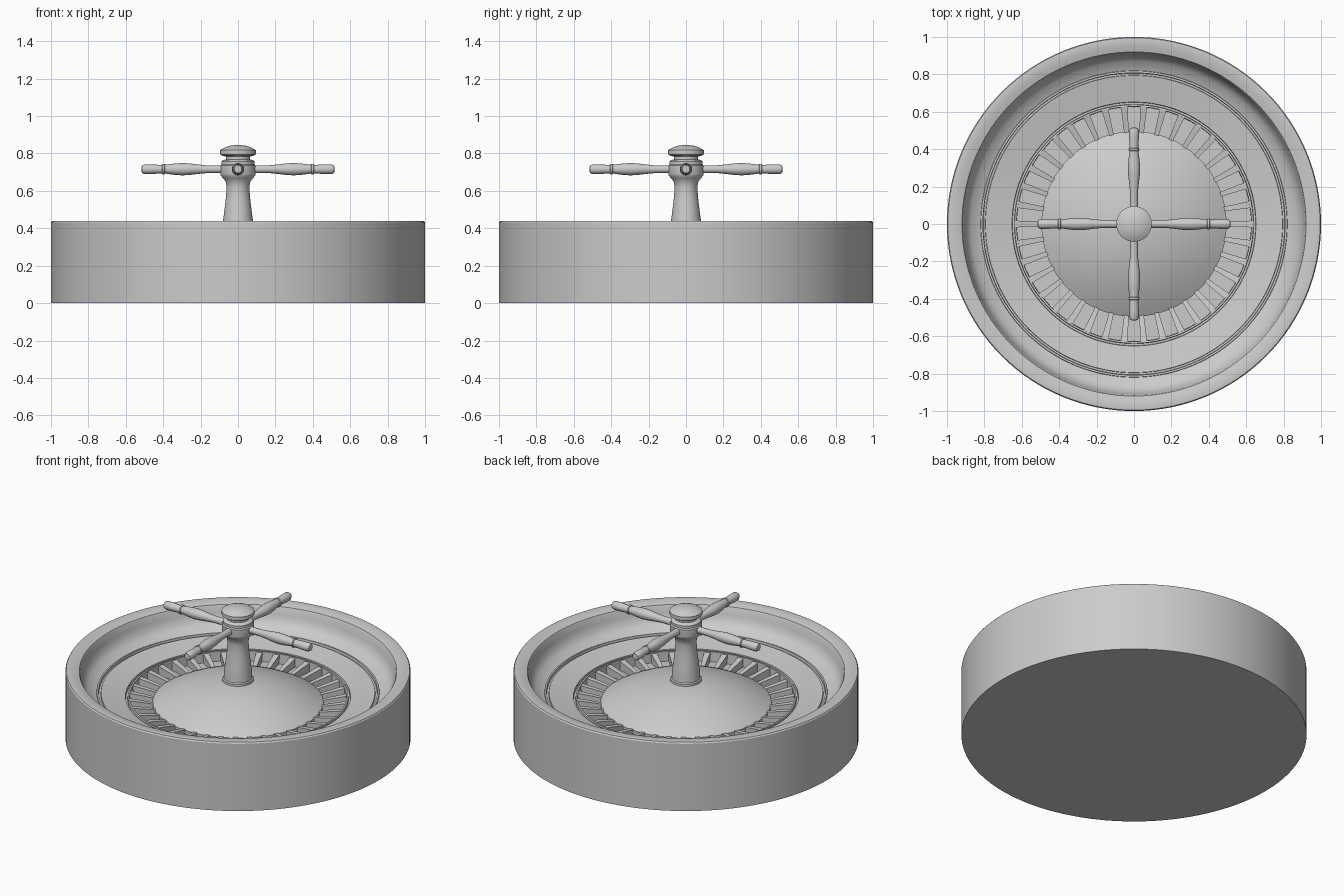
import bpy, bmesh, math
from mathutils import Matrix

old = bpy.data.objects.get("Cube")
if old:
    bpy.data.objects.remove(old)

grey = bpy.data.materials.new("plain_grey")
grey.use_nodes = True
GREY = (0.6, 0.6, 0.6, 1)
grey.diffuse_color = GREY
grey.node_tree.nodes["Principled BSDF"].inputs["Base Color"].default_value = GREY


def finish(name, bm, angle=30):
    bmesh.ops.recalc_face_normals(bm, faces=bm.faces)
    mesh = bpy.data.meshes.new(name)
    bm.to_mesh(mesh)
    bm.free()
    mesh.materials.append(grey)
    obj = bpy.data.objects.new(name, mesh)
    bpy.context.collection.objects.link(obj)
    bpy.ops.object.select_all(action="DESELECT")
    obj.select_set(True)
    bpy.context.view_layer.objects.active = obj
    bpy.ops.object.shade_smooth_by_angle(angle=math.radians(angle))
    return obj


def lathe(name, profile, steps, matrix=Matrix(), angle=30):
    """Spin (radius, height) points about z, then place the result."""
    bm = bmesh.new()
    verts = [bm.verts.new((r, 0, z)) for r, z in profile]
    edges = [bm.edges.new(pair) for pair in zip(verts, verts[1:])]
    bmesh.ops.spin(bm, geom=verts + edges, cent=(0, 0, 0), axis=(0, 0, 1),
                   angle=math.tau, steps=steps)
    bmesh.ops.remove_doubles(bm, verts=bm.verts, dist=0.0002)
    bm.transform(matrix)
    return finish(name, bm, angle)


# Outer bowl: flat base, straight wall, sloping rim, concave inside, ball track
lathe("bowl", [
    (0, 0), (1, 0), (1, 0.43), (0.995, 0.438), (0.985, 0.44), (0.95, 0.436),
    (0.92, 0.428), (0.915, 0.42), (0.908, 0.38), (0.895, 0.345), (0.87, 0.315),
    (0.82, 0.295), (0.818, 0.301), (0.808, 0.301), (0.806, 0.285),
    (0.796, 0.285), (0.794, 0.293), (0.652, 0.268), (0.65, 0.25),
    (0.64, 0.25), (0.638, 0.268), (0.628, 0.268), (0.626, 0.205),
    (0.49, 0.205)], 128)

# Domed centre of the rotor
DOME_R, EDGE_Z, TOP_Z = 0.495, 0.232, 0.378
dome = [(DOME_R, 0.2)]
for i in range(13):
    r = DOME_R * (1 - i / 12)
    dome.append((r, EDGE_Z + (TOP_Z - EDGE_Z) * (1 - (r / DOME_R) ** 2)))
lathe("rotor_dome", dome, 96)

# Pocket dividers: wedges rising toward the outer ring
COUNT, INNER, OUTER = 38, 0.485, 0.63
bm = bmesh.new()
for i in range(COUNT):
    turn = Matrix.Rotation(math.tau * i / COUNT, 4, "Z")
    side = []
    for y in (-1, 1):
        points = [(INNER, y * 0.012, 0.2), (OUTER, y * 0.018, 0.2),
                  (OUTER, y * 0.018, 0.262), (INNER, y * 0.012, 0.234)]
        side.append([bm.verts.new(turn @ Matrix.Translation(p).translation)
                     for p in points])
    a, b = side
    bm.faces.new(a)
    bm.faces.new(b)
    for j in range(4):
        k = (j + 1) % 4
        bm.faces.new((a[j], a[k], b[k], b[j]))
finish("pocket_dividers", bm)

# Centre post with flared foot, barrel and domed cap
lathe("centre_post", [
    (0.092, 0.355), (0.09, 0.385), (0.083, 0.39), (0.08, 0.44), (0.072, 0.5),
    (0.064, 0.57), (0.061, 0.62), (0.066, 0.65), (0.08, 0.668), (0.092, 0.682),
    (0.094, 0.69), (0.094, 0.735), (0.088, 0.742), (0.088, 0.758),
    (0.08, 0.765), (0.064, 0.768), (0.064, 0.784), (0.082, 0.787),
    (0.095, 0.795), (0.095, 0.818), (0.075, 0.83), (0.045, 0.841),
    (0, 0.846)], 48, angle=40)

# Four turned spokes with ringed grips
SPOKE = [
    (0.021, 0.05), (0.021, 0.17), (0.025, 0.21), (0.031, 0.26), (0.033, 0.3),
    (0.03, 0.34), (0.024, 0.385), (0.024, 0.39), (0.029, 0.393),
    (0.029, 0.403), (0.024, 0.406), (0.023, 0.42), (0.026, 0.46),
    (0.026, 0.502), (0.02, 0.514), (0, 0.516)]
for i, place in enumerate(("left", "back", "right", "front")):
    matrix = (Matrix.Translation((0, 0, 0.716))
              @ Matrix.Rotation(math.pi / 2 * i, 4, "Z")
              @ Matrix.Rotation(math.pi / 2, 4, "Y"))
    lathe("spoke_" + place, SPOKE, 24, matrix, 40)
